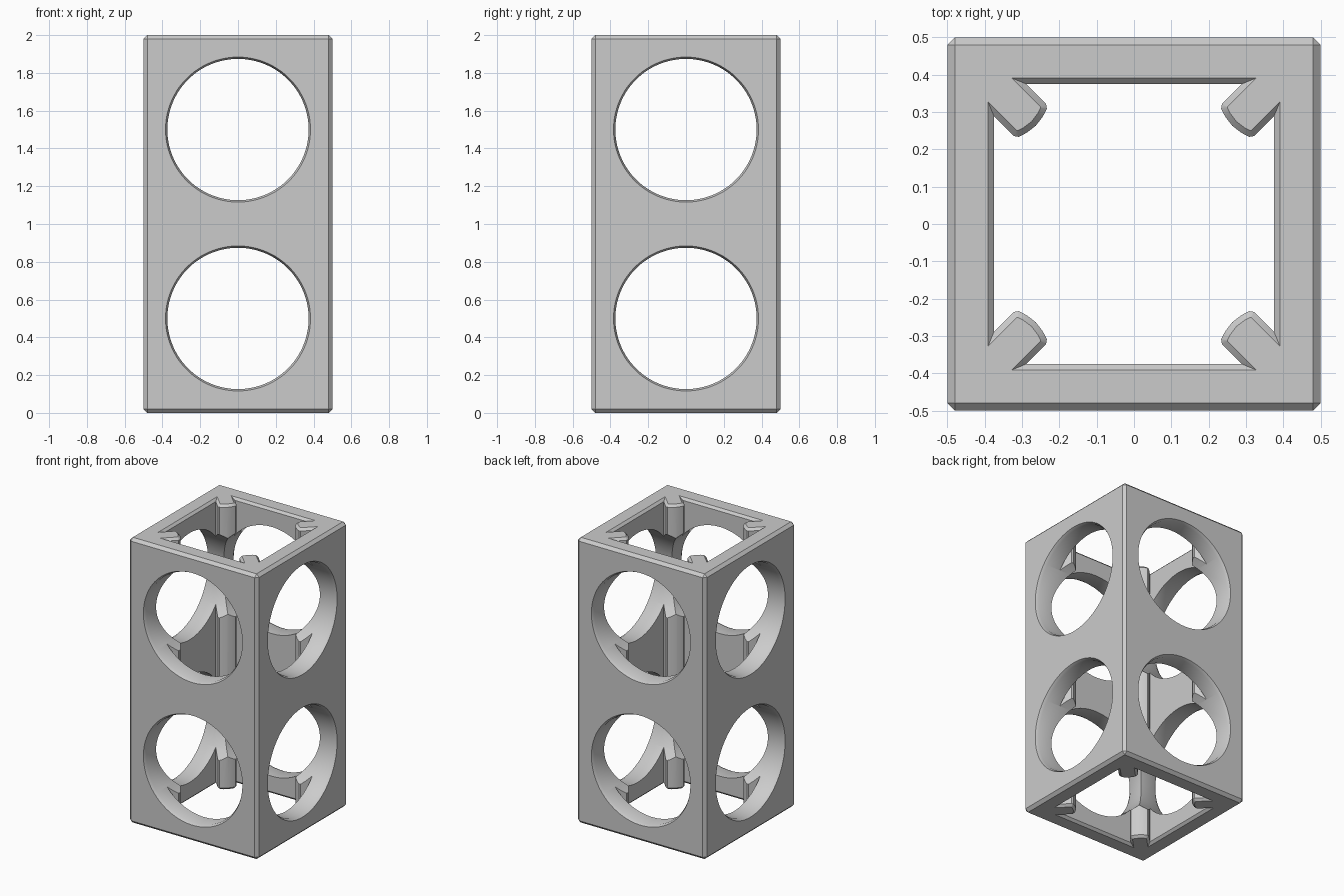
import bpy, bmesh
from math import sin, cos, pi, radians, sqrt
from mathutils import Matrix, Vector

cube = bpy.data.objects.get("Cube")
if cube:
    bpy.data.objects.remove(cube)

HALF, INNER, HEIGHT, RADIUS = 0.5, 0.375, 2.0, 0.374
RIB = [(0.372, 0), (0.376, 0.03), (0.383, 0.053), (0.394, 0.061)]  # along diagonal, across it

grey = bpy.data.materials.new("plain grey")
grey.use_nodes = True
colour = (0.6, 0.6, 0.6, 1)
grey.diffuse_color = colour
grey.node_tree.nodes["Principled BSDF"].inputs["Base Color"].default_value = colour


def add_object(name, bm):
    bmesh.ops.recalc_face_normals(bm, faces=bm.faces[:])
    mesh = bpy.data.meshes.new(name)
    bm.to_mesh(mesh)
    bm.free()
    mesh.materials.append(grey)
    ob = bpy.data.objects.new(name, mesh)
    bpy.context.collection.objects.link(ob)
    return ob


# Square tube section: one side with half a corner rib at each end
half = [Vector(((u - v) / sqrt(2), (u + v) / sqrt(2), 0)) for u, v in RIB]
half.append(Vector((INNER - RIB[-1][1] * sqrt(2), INNER, 0)))
side = half + [Vector((-p.x, p.y, 0)) for p in reversed(half)]
side += [Vector((-HALF, HALF, 0)), Vector((HALF, HALF, 0))]

bm = bmesh.new()
for i in range(4):
    turn = Matrix.Rotation(i * pi / 2, 3, 'Z')
    bm.faces.new([bm.verts.new(turn @ p) for p in side])
bmesh.ops.remove_doubles(bm, verts=bm.verts[:], dist=0.0005)
up = bmesh.ops.extrude_face_region(bm, geom=bm.faces[:], use_keep_orig=True)["geom"]
bmesh.ops.translate(bm, vec=(0, 0, HEIGHT),
                    verts=[g for g in up if isinstance(g, bmesh.types.BMVert)])
bmesh.ops.recalc_face_normals(bm, faces=bm.faces[:])


def outer(v):
    return max(abs(v.co.x), abs(v.co.y)) > HALF - 0.03


def chamfer(edges, width):
    bmesh.ops.bevel(bm, geom=edges, offset=width, segments=1, profile=0.5,
                    affect='EDGES', clamp_overlap=False)


# Chamfer outer edges, then the rims of the inner opening
chamfer([e for e in bm.edges if all(outer(v) for v in e.verts)
         and e.calc_face_angle(0) > 1], 0.02)
chamfer([e for e in bm.edges if not any(outer(v) for v in e.verts)
         and e.calc_face_angle(0) > 1
         and abs(e.verts[0].co.z - e.verts[1].co.z) < 0.001], 0.016)
frame = add_object("pierced_square_tube", bm)


# Cutter for one round opening, flaring slightly at the outer face
def hole_cutter(turns, z):
    bm = bmesh.new()
    count = 96
    turn = Matrix.Rotation(turns * pi / 2, 3, 'Z')
    rings = []
    for t, r in [(0.1, RADIUS), (0.48, RADIUS), (0.53, RADIUS + 0.025)]:
        ring = []
        for k in range(count):
            a = 2 * pi * (k + 0.5) / count
            ring.append(bm.verts.new(turn @ Vector((t, r * cos(a), z + r * sin(a)))))
        rings.append(ring)
    for a, b in zip(rings, rings[1:]):
        for k in range(count):
            n = (k + 1) % count
            bm.faces.new((a[k], a[n], b[n], b[k]))
    bm.faces.new(rings[0])
    bm.faces.new(rings[-1])
    ob = add_object("hole_cutter", bm)
    ob.hide_render = True
    return ob


cutters = [hole_cutter(turns, z) for turns in range(4) for z in (0.5, 1.5)]
for c in cutters:
    mod = frame.modifiers.new("hole", 'BOOLEAN')
    mod.operation = 'DIFFERENCE'
    mod.solver = 'EXACT'
    mod.object = c

for ob in bpy.context.selected_objects:
    ob.select_set(False)
frame.select_set(True)
bpy.context.view_layer.objects.active = frame
bpy.ops.object.convert(target='MESH')
for c in cutters:
    bpy.data.objects.remove(c)
bpy.ops.object.shade_smooth_by_angle(angle=radians(30))
